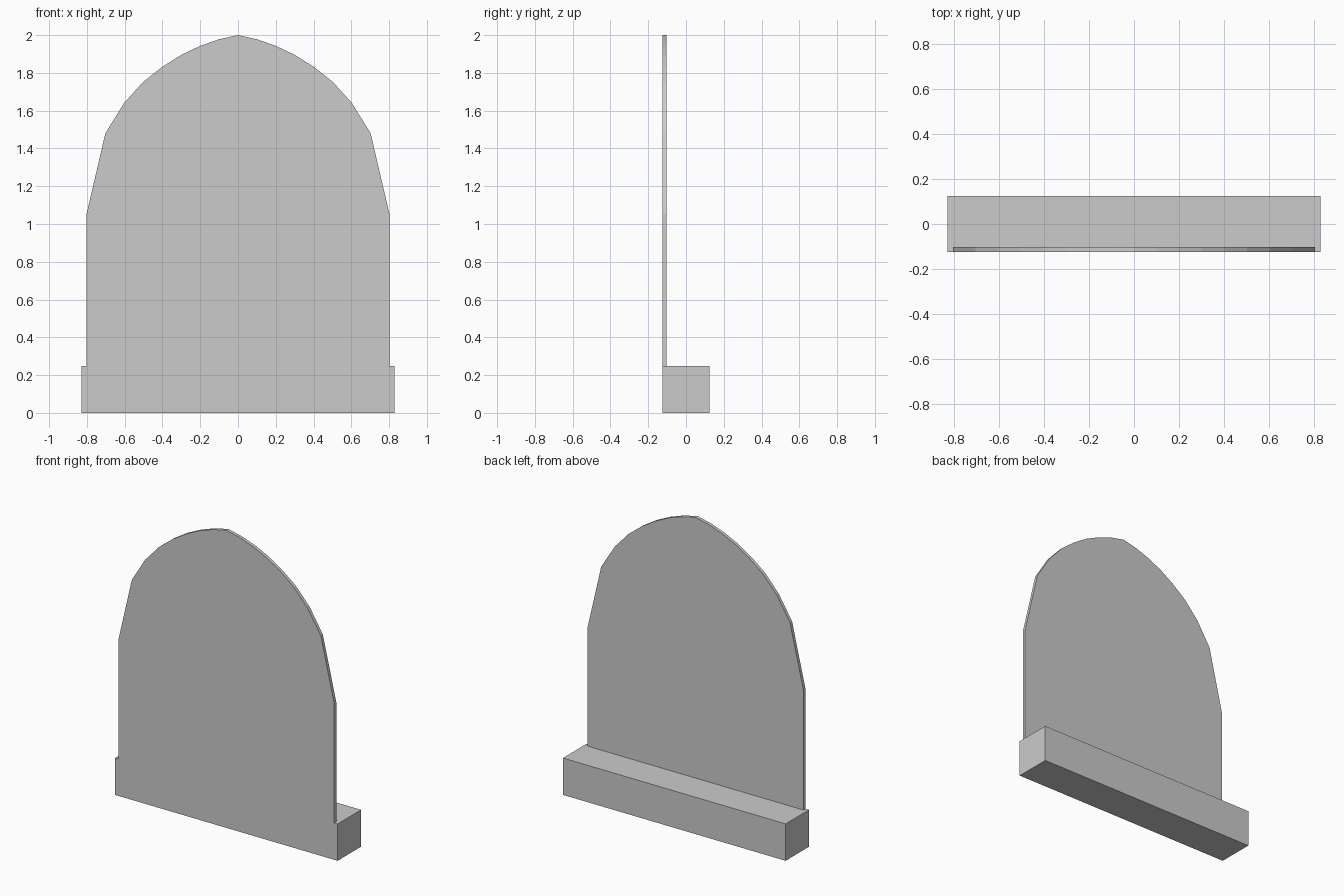
import bpy
import bmesh

if "Cube" in bpy.data.objects:
    bpy.data.objects.remove(bpy.data.objects["Cube"])

BASE_W, BASE_D, BASE_H = 1.656, 0.248, 0.248
PANEL_T = 0.022
FRONT = -BASE_D / 2


def extrude_profile(name, outline, y0, y1):
    """Extrude an x/z outline along y into a closed solid."""
    bm = bmesh.new()
    face = bm.faces.new([bm.verts.new((x, y0, z)) for x, z in outline])
    geom = bmesh.ops.extrude_face_region(bm, geom=[face])["geom"]
    moved = [v for v in geom if isinstance(v, bmesh.types.BMVert)]
    bmesh.ops.translate(bm, verts=moved, vec=(0, y1 - y0, 0))
    bmesh.ops.recalc_face_normals(bm, faces=bm.faces)
    mesh = bpy.data.meshes.new(name)
    bm.to_mesh(mesh)
    bm.free()
    obj = bpy.data.objects.new(name, mesh)
    bpy.context.collection.objects.link(obj)
    return obj


# Base: long square bar
w = BASE_W / 2
extrude_profile("base_bar", [(-w, 0), (w, 0), (w, BASE_H), (-w, BASE_H)],
                FRONT, -FRONT)

# Panel: thin pointed arch standing flush with the front of the bar
right = [(0.802, BASE_H), (0.802, 1.052), (0.702, 1.481), (0.602, 1.642),
         (0.501, 1.753), (0.401, 1.832), (0.301, 1.895), (0.2, 1.943),
         (0.1, 1.978)]
left = [(-x, z) for x, z in reversed(right)]
extrude_profile("arched_panel", right + [(0, 2.0)] + left,
                FRONT, FRONT + PANEL_T)
